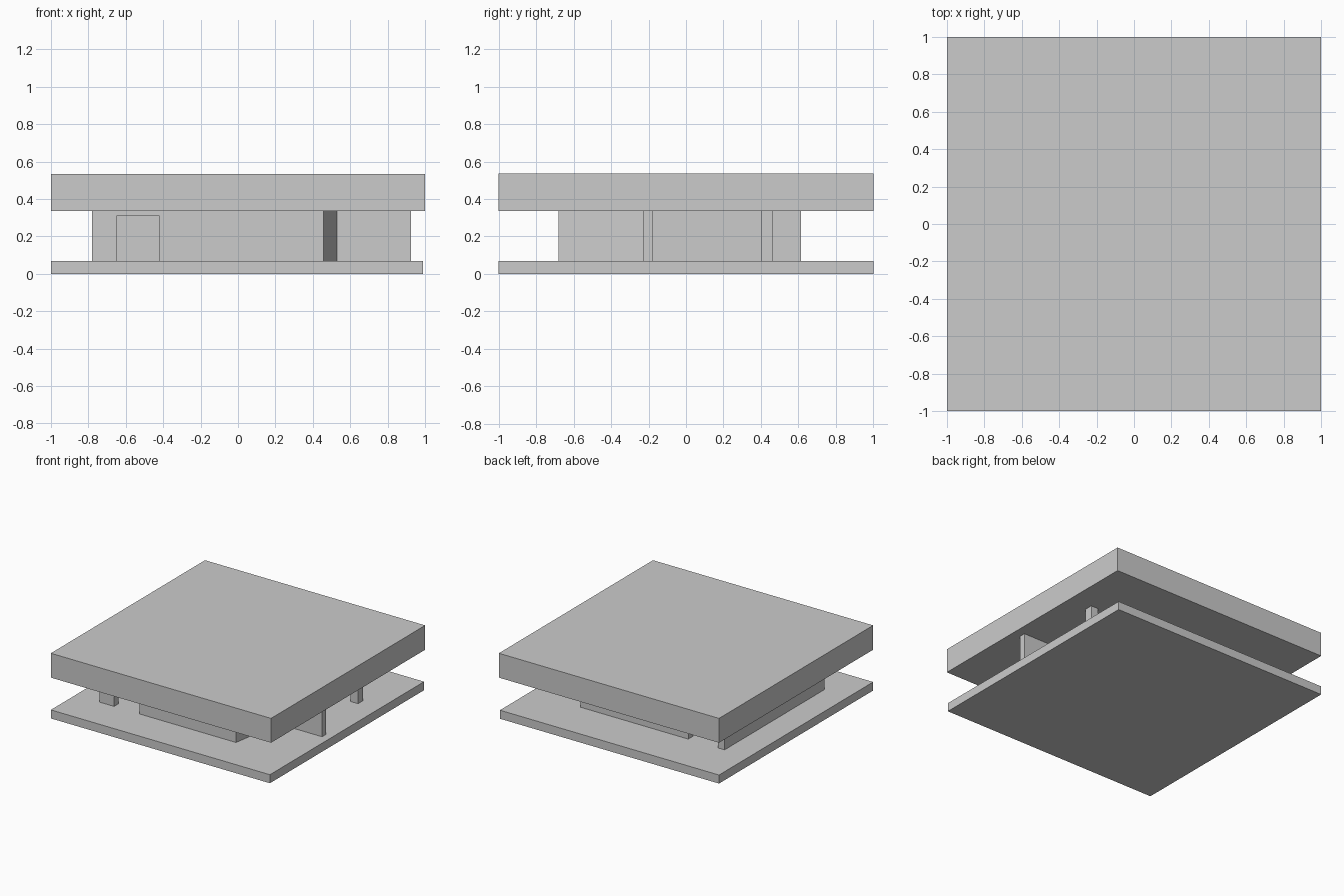
import bpy, bmesh

if "Cube" in bpy.data.objects:
    bpy.data.objects.remove(bpy.data.objects["Cube"])

FLOOR, CEIL, LINTEL = 0.07, 0.335, 0.31


def prism(name, outline, z0, z1):
    """Extrude a plan outline (counter-clockwise) between two heights."""
    bm = bmesh.new()
    face = bm.faces.new([bm.verts.new((x, y, z0)) for x, y in outline])
    ext = bmesh.ops.extrude_face_region(bm, geom=[face])
    for v in ext["geom"]:
        if isinstance(v, bmesh.types.BMVert):
            v.co.z = z1
    bmesh.ops.recalc_face_normals(bm, faces=bm.faces)
    mesh = bpy.data.meshes.new(name)
    bm.to_mesh(mesh)
    bm.free()
    obj = bpy.data.objects.new(name, mesh)
    bpy.context.collection.objects.link(obj)
    return obj


def box(name, x0, x1, y0, y1, z0=FLOOR, z1=CEIL):
    return prism(name, [(x0, y0), (x1, y0), (x1, y1), (x0, y1)], z0, z1)


# Floor slab and thick flat roof
box("floor_slab", -1.0, 0.99, -1, 1, 0, FLOOR)
box("roof_slab", -1, 1, -1, 1, CEIL, 0.535)

# West wall, full depth
box("west_wall", -0.78, -0.72, -0.68, 0.613)

# Front wall with a doorway near the west end
box("front_wall_jamb", -0.72, -0.65, -0.68, -0.62)
box("front_wall_lintel", -0.65, -0.42, -0.68, -0.62, LINTEL, CEIL)
prism("front_wall", [(-0.42, -0.68), (0.40, -0.68), (0.41, -0.62), (-0.42, -0.62)],
      FLOOR, CEIL)

# East wall: angled front half, straight back half
prism("east_wall", [(0.40, -0.68), (0.458, -0.68), (0.53, -0.23), (0.53, 0.613),
                    (0.47, 0.613), (0.47, -0.23)], FLOOR, CEIL)

# Back wall with a doorway beside the west wall
box("back_wall", -0.45, 0.47, 0.553, 0.613)
box("back_wall_lintel", -0.72, -0.45, 0.553, 0.613, LINTEL, CEIL)

# Cross wall: divides the rooms and continues out under the roof
box("room_divider", -0.72, 0.47, -0.23, -0.18)
box("terrace_wall", 0.53, 0.925, -0.23, -0.18)

# Free-standing roof post
box("terrace_post", 0.743, 0.81, 0.40, 0.465)
